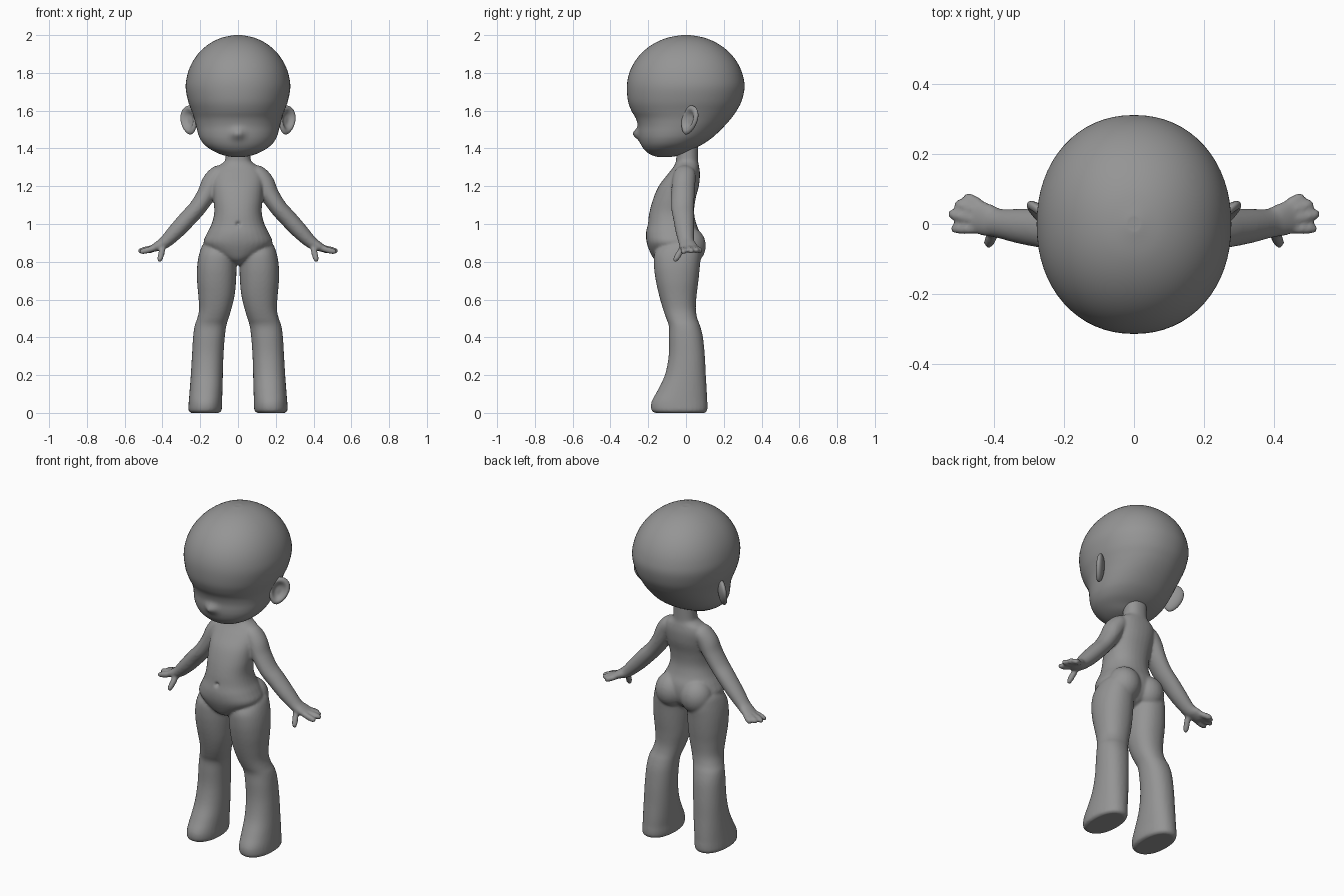
import bpy, bmesh, math
from mathutils import Vector, Matrix

if "Cube" in bpy.data.objects:
    bpy.data.objects.remove(bpy.data.objects["Cube"])

grey = bpy.data.materials.new("clay_grey")
grey.use_nodes = True
grey.diffuse_color = (0.3, 0.3, 0.3, 1)
grey.node_tree.nodes["Principled BSDF"].inputs["Base Color"].default_value = (0.3, 0.3, 0.3, 1)


def spline(rows, steps=4):
    """Catmull-Rom interpolation of rows of numbers."""
    out = []
    for i in range(len(rows) - 1):
        a, b, c, d = (rows[max(0, min(len(rows) - 1, i + k))] for k in (-1, 0, 1, 2))
        for s in range(steps):
            t = s / steps
            out.append([0.5 * (2 * q + (r - p) * t + (2 * p - 5 * q + 4 * r - w) * t * t
                               + (3 * q - p - 3 * r + w) * t ** 3)
                        for p, q, r, w in zip(a, b, c, d)])
    return out + [list(rows[-1])]


def skin(bm, rings, sides, power=2.0):
    """Skin (centre, u, v) super-ellipse rings into a closed form."""
    loops = []
    for centre, u, v in rings:
        loop = []
        for k in range(sides):
            a = math.tau * k / sides
            c, s = math.cos(a), math.sin(a)
            loop.append(bm.verts.new(centre + u * math.copysign(abs(c) ** (2 / power), c)
                                     + v * math.copysign(abs(s) ** (2 / power), s)))
        loops.append(loop)
    faces = [bm.faces.new(loops[0]), bm.faces.new(loops[-1])]
    for p, q in zip(loops, loops[1:]):
        for k in range(sides):
            n = (k + 1) % sides
            faces.append(bm.faces.new((p[k], p[n], q[n], q[k])))
    bmesh.ops.recalc_face_normals(bm, faces=faces)


def stack(bm, rows, side=1, sides=32, power=2.0, steps=4):
    """Level sections: z, x from, x to, y from, y to."""
    skin(bm, [(Vector((side * (x0 + x1) / 2, (y0 + y1) / 2, z)),
               Vector(((x1 - x0) / 2, 0, 0)), Vector((0, (y1 - y0) / 2, 0)))
              for z, x0, x1, y0, y1 in spline(rows, steps)], sides, power)


def limb(bm, rows, side=1, sides=20):
    """Sections along a path: x, y, z, depth radius, height radius."""
    rows = spline(rows)
    pts = [Vector((side * r[0], r[1], r[2])) for r in rows]
    rings = []
    for i, r in enumerate(rows):
        t = (pts[min(i + 1, len(pts) - 1)] - pts[max(i - 1, 0)]).normalized()
        u = (Vector((0, 1, 0)) - t * t.y).normalized()
        rings.append((pts[i], u * r[3], t.cross(u) * r[4]))
    skin(bm, rings, sides)


def bump(mesh, centre, radius, offset):
    """Soft push of the surface around a point."""
    for v in mesh.vertices:
        d = (v.co - Vector(centre)).length / radius
        v.co += Vector(offset) * math.exp(-d * d)


def finish(bm, name):
    mesh = bpy.data.meshes.new(name)
    bm.to_mesh(mesh)
    bm.free()
    mesh.materials.append(grey)
    obj = bpy.data.objects.new(name, mesh)
    bpy.context.collection.objects.link(obj)
    mesh.shade_smooth()
    return obj


# Torso with neck
bm = bmesh.new()
half_rows = [(0.785, 0.02, -0.12, 0.0), (0.81, 0.07, -0.165, 0.04), (0.85, 0.14, -0.19, 0.07),
             (0.9, 0.182, -0.208, 0.08), (0.95, 0.165, -0.212, 0.075), (1.0, 0.14, -0.203, 0.055),
             (1.06, 0.126, -0.194, 0.043), (1.13, 0.13, -0.175, 0.05), (1.2, 0.135, -0.145, 0.068),
             (1.26, 0.135, -0.1, 0.074), (1.3, 0.115, -0.068, 0.07), (1.325, 0.078, -0.055, 0.065),
             (1.35, 0.066, -0.052, 0.064), (1.45, 0.066, -0.05, 0.065)]
stack(bm, [(z, -w, w, f, b) for z, w, f, b in half_rows], power=2.2)

for side in (1, -1):
    # Legs with feet
    stack(bm, [(0.0, 0.1, 0.25, -0.165, 0.1), (0.012, 0.087, 0.262, -0.182, 0.112),
               (0.04, 0.084, 0.262, -0.186, 0.114), (0.07, 0.084, 0.26, -0.178, 0.112),
               (0.12, 0.082, 0.256, -0.15, 0.11), (0.2, 0.08, 0.25, -0.112, 0.105),
               (0.3, 0.077, 0.244, -0.092, 0.1), (0.4, 0.07, 0.238, -0.09, 0.09),
               (0.46, 0.062, 0.23, -0.091, 0.075), (0.5, 0.05, 0.216, -0.105, 0.06),
               (0.55, 0.035, 0.206, -0.122, 0.052), (0.62, 0.018, 0.21, -0.142, 0.056),
               (0.7, 0.01, 0.217, -0.16, 0.066), (0.78, 0.008, 0.216, -0.17, 0.074),
               (0.85, 0.01, 0.203, -0.165, 0.08), (0.9, 0.03, 0.18, -0.12, 0.07),
               (0.93, 0.07, 0.13, -0.05, 0.02)], side, power=2.2)
    # Buttocks
    bmesh.ops.create_uvsphere(bm, u_segments=24, v_segments=16, radius=1, matrix=
                              Matrix.Translation((side * 0.082, 0.015, 0.885))
                              @ Matrix.Diagonal((0.092, 0.09, 0.1, 1)))
    # Arms
    limb(bm, [(0.07, 0, 1.285, 0.03, 0.02), (0.1, -0.005, 1.27, 0.056, 0.045),
              (0.135, -0.012, 1.22, 0.062, 0.056), (0.168, -0.016, 1.155, 0.062, 0.05),
              (0.215, -0.018, 1.085, 0.06, 0.046), (0.265, -0.012, 1.03, 0.056, 0.046),
              (0.325, -0.006, 0.965, 0.05, 0.043), (0.385, 0.002, 0.905, 0.042, 0.034),
              (0.42, 0.012, 0.885, 0.047, 0.026), (0.455, 0.022, 0.868, 0.046, 0.018),
              (0.468, 0.022, 0.863, 0.03, 0.008)], side)
    # Fingers and thumb
    for base, tip in (((0.44, -0.014, 0.872), (0.522, -0.012, 0.85)),
                      ((0.44, 0.012, 0.876), (0.53, 0.03, 0.855)),
                      ((0.44, 0.035, 0.876), (0.51, 0.06, 0.857)),
                      ((0.43, 0.05, 0.874), (0.484, 0.08, 0.855)),
                      ((0.395, -0.012, 0.885), (0.417, -0.062, 0.8))):
        a, b = Vector(base), Vector(tip)
        limb(bm, [(*a.lerp(b, t), r, r) for t, r in
                  ((0, 0.014), (0.4, 0.017), (0.75, 0.016), (0.93, 0.012), (1, 0.004))], side, 12)

# Fuse the body into one continuous skin
body = finish(bm, "body")
remesh = body.modifiers.new("fuse", 'REMESH')
remesh.mode = 'VOXEL'
remesh.voxel_size = 0.0075
smooth = body.modifiers.new("soften", 'SMOOTH')
smooth.factor = 0.5
smooth.iterations = 5
fused = bpy.data.meshes.new_from_object(body.evaluated_get(bpy.context.evaluated_depsgraph_get()))
body.modifiers.clear()
body.data = fused
fused.materials.clear()
fused.materials.append(grey)
bump(fused, (0, -0.203, 1.0), 0.011, (0, 0.016, 0))   # navel
fused.shade_smooth()

# Head
bm = bmesh.new()
face = [(1.355, 0.03, -0.15, -0.08), (1.362, 0.07, -0.175, -0.04), (1.375, 0.107, -0.2, 0.0),
        (1.395, 0.145, -0.222, 0.035), (1.42, 0.178, -0.238, 0.085), (1.45, 0.2, -0.248, 0.13),
        (1.48, 0.212, -0.252, 0.165), (1.52, 0.222, -0.254, 0.205), (1.56, 0.232, -0.266, 0.24),
        (1.6, 0.246, -0.289, 0.268), (1.65, 0.264, -0.307, 0.294)]
for deg in list(range(0, 85, 12)) + [87]:
    c = math.cos(math.radians(deg))
    face.append((1.72 + 0.28 * math.sin(math.radians(deg)), 0.277 * c, -0.313 * c, 0.31 * c))
stack(bm, [(z, -w, w, f, b) for z, w, f, b in face], sides=64, power=2.12)
head = finish(bm, "head")
bump(head.data, (0, -0.255, 1.477), 0.028, (0, -0.03, 0))   # nose

# Ears: a flattened ball with a dished outer face
for side, name in ((1, "left_ear"), (-1, "right_ear")):
    bm = bmesh.new()
    bmesh.ops.create_uvsphere(bm, u_segments=32, v_segments=24, radius=1)
    for v in bm.verts:
        r = math.hypot(v.co.x, v.co.y)
        if v.co.z > 0:
            v.co.z -= 1.25 * math.exp(-(r / 0.62) ** 4)
        v.co.x *= 1 + 0.2 * v.co.y          # narrower lobe
    out = Vector((0.66, -0.72, 0.12)).normalized()
    up = Vector((0.3, 0.1, 1))
    up = (up - out * up.dot(out)).normalized()
    frame = Matrix((up.cross(out), up, out)).transposed().to_4x4()
    bm.transform(Matrix.Translation((0.258, 0.018, 1.55)) @ frame
                 @ Matrix.Diagonal((0.056, 0.079, 0.024, 1)))
    if side < 0:
        bm.transform(Matrix.Diagonal((-1, 1, 1, 1)))
        bmesh.ops.reverse_faces(bm, faces=bm.faces)
    finish(bm, name)
